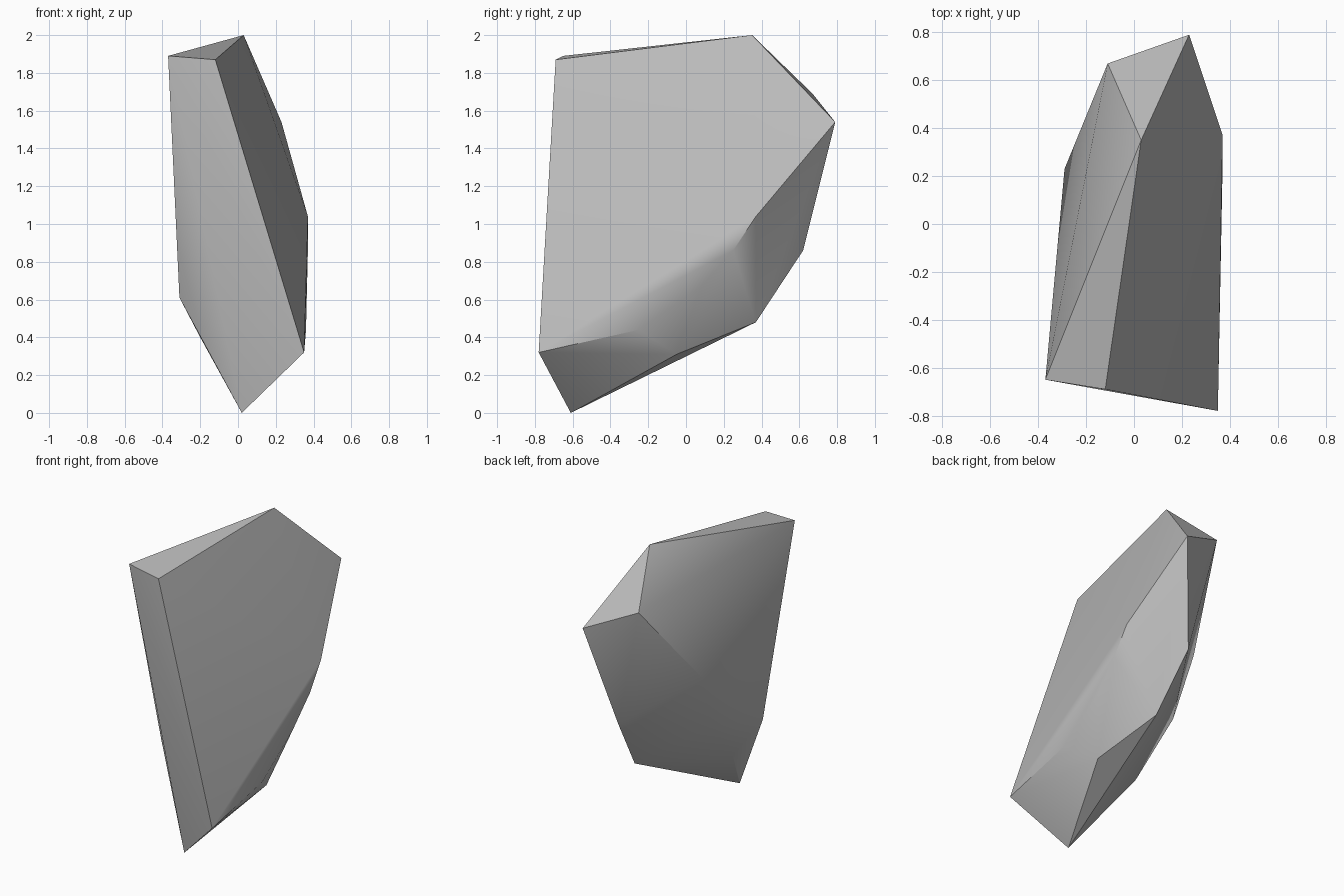
import bpy
import bmesh
import math

# Remove the default object
default_cube = bpy.data.objects.get("Cube")
if default_cube:
    bpy.data.objects.remove(default_cube, do_unlink=True)


def make_material(name, colour):
    material = bpy.data.materials.new(name)
    material.use_nodes = True
    material.diffuse_color = colour
    shader = material.node_tree.nodes["Principled BSDF"]
    shader.inputs["Base Color"].default_value = colour
    return material


def make_hull(name, corners, material):
    """Wrap a convex faceted skin around a set of corner points."""
    bm = bmesh.new()
    for corner in corners:
        bm.verts.new(corner)
    result = bmesh.ops.convex_hull(bm, input=bm.verts[:])
    spare = set(result["geom_interior"]) | set(result["geom_unused"])
    loose = [v for v in spare if isinstance(v, bmesh.types.BMVert) and v.is_valid]
    bmesh.ops.delete(bm, geom=loose, context="VERTS")
    bmesh.ops.recalc_face_normals(bm, faces=bm.faces[:])
    mesh = bpy.data.meshes.new(name)
    bm.to_mesh(mesh)
    bm.free()
    mesh.materials.append(material)
    obj = bpy.data.objects.new(name, mesh)
    bpy.context.collection.objects.link(obj)
    return obj


# Crown of the boulder: front ridge, peak and rear shoulder
crown = [(-.37, -.65, 1.89), (-.12, -.69, 1.87), (.03, .35, 2),
         (-.11, .67, 1.69), (.23, .79, 1.54)]

# Broad left face and its curved lower edge
left_edge = [(.37, .37, 1.04), (.37, .25, .86), (.36, .08, .67),
             (.36, -.25, .44), (.35, -.78, .32)]

# Right flank, rounding down towards the foot
right_flank = [(-.31, -.39, .61), (-.29, .23, 1.12),
               (-.25, .08, .72), (-.2, -.22, .4)]

# Rear slope and foot
underside = [(.08, .62, .86), (.13, .37, .48), (.25, -.05, .31), (.02, -.61, 0)]

stone_grey = make_material("stone_grey", (.5, .5, .5, 1))
boulder = make_hull("boulder", crown + left_edge + right_flank + underside, stone_grey)

# Soft faces with the strong ridges kept crisp
bpy.ops.object.select_all(action="DESELECT")
boulder.select_set(True)
bpy.context.view_layer.objects.active = boulder
bpy.ops.object.shade_smooth_by_angle(angle=math.radians(30))
